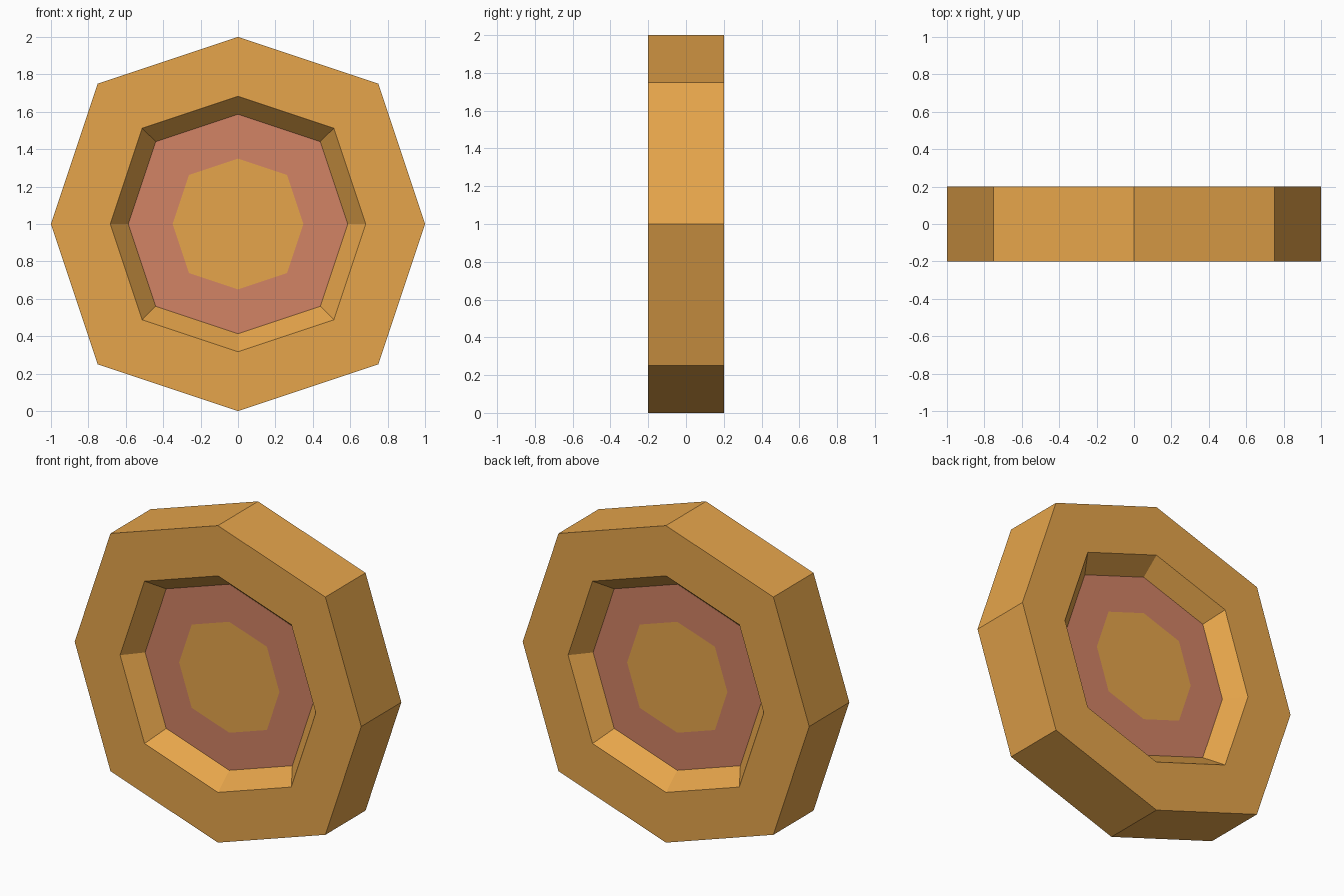
import bpy, bmesh

if "Cube" in bpy.data.objects:
    bpy.data.objects.remove(bpy.data.objects["Cube"])

# Colours
def material(name, rgb):
    m = bpy.data.materials.new(name)
    m.diffuse_color = (*rgb, 1.0)
    m.use_nodes = True
    m.node_tree.nodes["Principled BSDF"].inputs["Base Color"].default_value = m.diffuse_color
    return m

gold = material("gold", (0.791, 0.376, 0.070))
copper = material("copper", (0.645, 0.227, 0.130))

# Slightly pointed octagon, scaled for every ring
OCTAGON = [(1, 0), (.75, .75), (0, 1), (-.75, .75),
           (-1, 0), (-.75, -.75), (0, -1), (.75, -.75)]
HALF, FLOOR = 0.2, 0.087

# (scale, y, material of the band leading to the next ring)
half_profile = [(0.35, -FLOOR, 1), (0.587, -FLOOR, 0),
                (0.683, -HALF, 0), (1.0, -HALF, 0)]
profile = half_profile + [(1.0, HALF, 0), (0.683, HALF, 0),
                          (0.587, FLOOR, 1), (0.35, FLOOR, 0)]

# Coin body: rim, recessed wall, copper ring and gold centre on both sides
bm = bmesh.new()
rings = [[bm.verts.new((x * s, y, 1 + z * s)) for x, z in OCTAGON]
         for s, y, _ in profile]
for (a, b), (_, _, mat) in zip(zip(rings, rings[1:]), profile):
    for i in range(8):
        j = (i + 1) % 8
        bm.faces.new((a[i], a[j], b[j], b[i])).material_index = mat
bm.faces.new(rings[0])
bm.faces.new(rings[-1])
bmesh.ops.recalc_face_normals(bm, faces=bm.faces)

mesh = bpy.data.meshes.new("coin")
bm.to_mesh(mesh)
bm.free()
mesh.materials.append(gold)
mesh.materials.append(copper)
coin = bpy.data.objects.new("coin", mesh)
bpy.context.collection.objects.link(coin)
